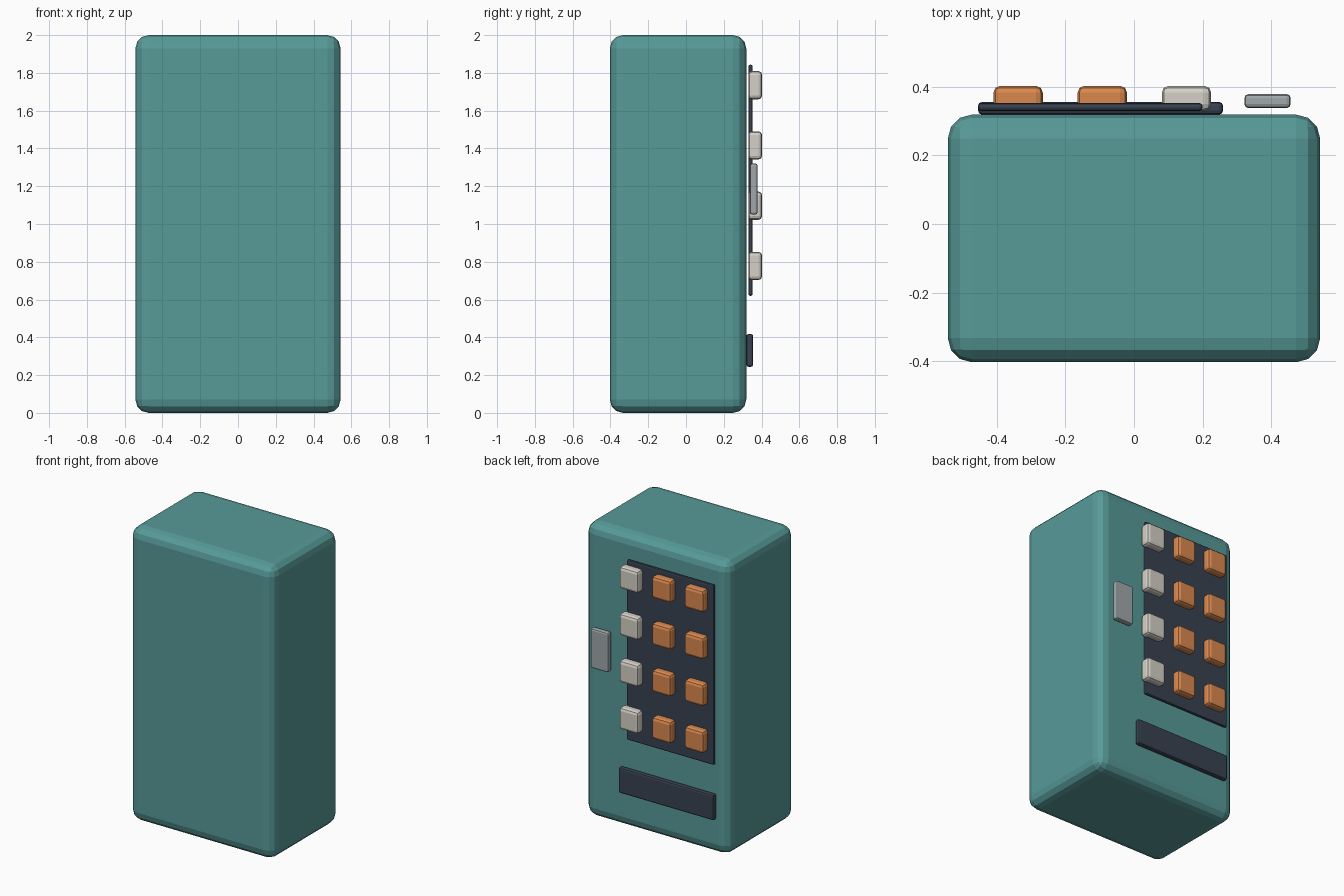
import bpy
import bmesh
from mathutils import Vector

cube = bpy.data.objects.get("Cube")
if cube:
    bpy.data.objects.remove(cube, do_unlink=True)


def make_material(name, rgb):
    mat = bpy.data.materials.new(name)
    mat.use_nodes = True
    color = (*rgb, 1.0)
    mat.diffuse_color = color
    mat.node_tree.nodes["Principled BSDF"].inputs["Base Color"].default_value = color
    return mat


teal = make_material("teal", (0.095, 0.325, 0.315))
charcoal = make_material("charcoal", (0.04, 0.054, 0.082))
orange = make_material("orange", (0.70, 0.25, 0.078))
cream = make_material("cream", (0.67, 0.64, 0.58))
grey = make_material("grey", (0.35, 0.39, 0.41))


def rounded_box(name, low, high, bevel, segments, mat):
    """Box between two corners, with rounded edges."""
    low, high = Vector(low), Vector(high)
    size, centre = high - low, (low + high) / 2
    bm = bmesh.new()
    bmesh.ops.create_cube(bm, size=1)
    for v in bm.verts:
        v.co = Vector(a * b for a, b in zip(v.co, size))
    bmesh.ops.bevel(bm, geom=bm.edges[:], offset=bevel, segments=segments,
                    profile=0.5, affect='EDGES')
    mesh = bpy.data.meshes.new(name)
    bm.to_mesh(mesh)
    bm.free()
    mesh.materials.append(mat)
    obj = bpy.data.objects.new(name, mesh)
    obj.location = centre
    bpy.context.collection.objects.link(obj)
    return obj


# Cabinet
rounded_box("cabinet", (-0.543, -0.403, 0), (0.543, 0.319, 2), 0.07, 3, teal)

# Display panel, collection slot and coin plate on the back side
rounded_box("display_panel", (-0.455, 0.33, 0.62), (0.2, 0.353, 1.844), 0.01, 2, charcoal)
rounded_box("collection_slot", (-0.455, 0.319, 0.244), (0.26, 0.356, 0.418), 0.012, 2, charcoal)
rounded_box("coin_plate", (0.322, 0.338, 1.05), (0.457, 0.379, 1.32), 0.012, 2, grey)

# Grid of goods: two orange columns and a cream one
half_w, half_h = 0.072, 0.075
for col, mat in enumerate((orange, orange, cream)):
    x = -0.338 + 0.2455 * col
    for row in range(4):
        z = 0.778 + 0.319 * row
        rounded_box(f"item_{row + 1}_{col + 1}", (x - half_w, 0.33, z - half_h),
                    (x + half_w, 0.403, z + half_h), 0.02, 2, mat)
